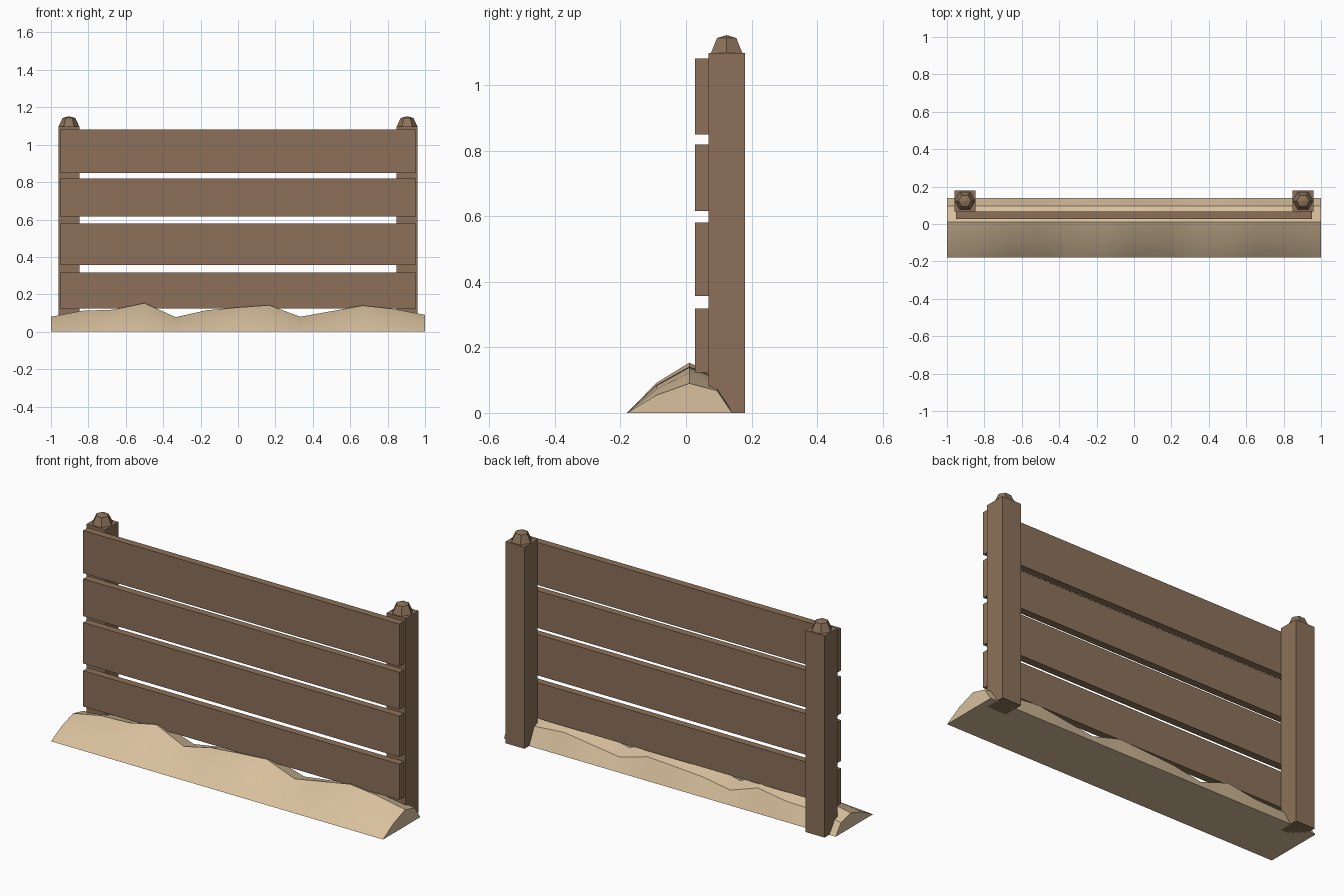
import bpy, bmesh, math

if "Cube" in bpy.data.objects:
    bpy.data.objects.remove(bpy.data.objects["Cube"])


def material(name, rgb):
    m = bpy.data.materials.new(name)
    m.diffuse_color = (*rgb, 1)
    m.use_nodes = True
    m.node_tree.nodes["Principled BSDF"].inputs["Base Color"].default_value = m.diffuse_color
    return m


WOOD = material("brown wood", (0.262, 0.167, 0.100))
SAND = material("pale sand", (0.686, 0.527, 0.337))


def finish(name, bm, mat):
    bmesh.ops.recalc_face_normals(bm, faces=bm.faces)
    me = bpy.data.meshes.new(name)
    bm.to_mesh(me)
    bm.free()
    me.materials.append(mat)
    ob = bpy.data.objects.new(name, me)
    bpy.context.collection.objects.link(ob)
    return ob


def box(name, lo, hi, mat):
    bm = bmesh.new()
    bmesh.ops.create_cube(bm, size=1)
    for v in bm.verts:
        v.co = [(a + b) / 2 + c * (b - a) for a, b, c in zip(lo, hi, v.co)]
    return finish(name, bm, mat)


def cap(name, x, y):
    # six-sided tapered cap with a shallow point
    bm = bmesh.new()
    rings = []
    for r, z in ((0.055, 1.098), (0.034, 1.143)):
        rings.append([bm.verts.new((x + r * math.cos(i * math.pi / 3),
                                    y + r * math.sin(i * math.pi / 3), z)) for i in range(6)])
    tip = bm.verts.new((x, y, 1.152))
    bm.faces.new(rings[0])
    for i in range(6):
        j = (i + 1) % 6
        bm.faces.new((rings[0][i], rings[0][j], rings[1][j], rings[1][i]))
        bm.faces.new((rings[1][i], rings[1][j], tip))
    return finish(name, bm, WOOD)


# posts and caps
for side, s in (("left", -1), ("right", 1)):
    x = s * 0.904
    box(side + "_post", (x - 0.057, 0.068, 0), (x + 0.057, 0.18, 1.098), WOOD)
    cap(side + "_post_cap", x, 0.124)

# horizontal planks
for i, (z0, z1) in enumerate(((0.123, 0.318), (0.357, 0.58), (0.615, 0.818), (0.849, 1.081))):
    box(f"plank_{i + 1}", (-0.952, 0.028, z0), (0.952, 0.068, z1), WOOD)

# sand bank: one cross-section swept along x, scaled by the ridge height
ridge = (0.08, 0.112, 0.118, 0.153, 0.078, 0.115, 0.13, 0.142, 0.08, 0.11, 0.14, 0.122, 0.09)
section = ((-0.18, 0), (-0.09, 0.6), (0.01, 1), (0.095, 0.75), (0.14, 0))
bm = bmesh.new()
rows = [[bm.verts.new((-1 + i / 6, y, h * k)) for y, k in section] for i, h in enumerate(ridge)]
n = len(section)
for a, b in zip(rows, rows[1:]):
    for j in range(n):
        k = (j + 1) % n
        bm.faces.new((a[j], a[k], b[k], b[j]))
bm.faces.new(rows[0])
bm.faces.new(rows[-1])
sand = finish("sand_bank", bm, SAND)
bpy.context.view_layer.objects.active = sand
sand.select_set(True)
bpy.ops.object.shade_smooth_by_angle(angle=math.radians(35))
